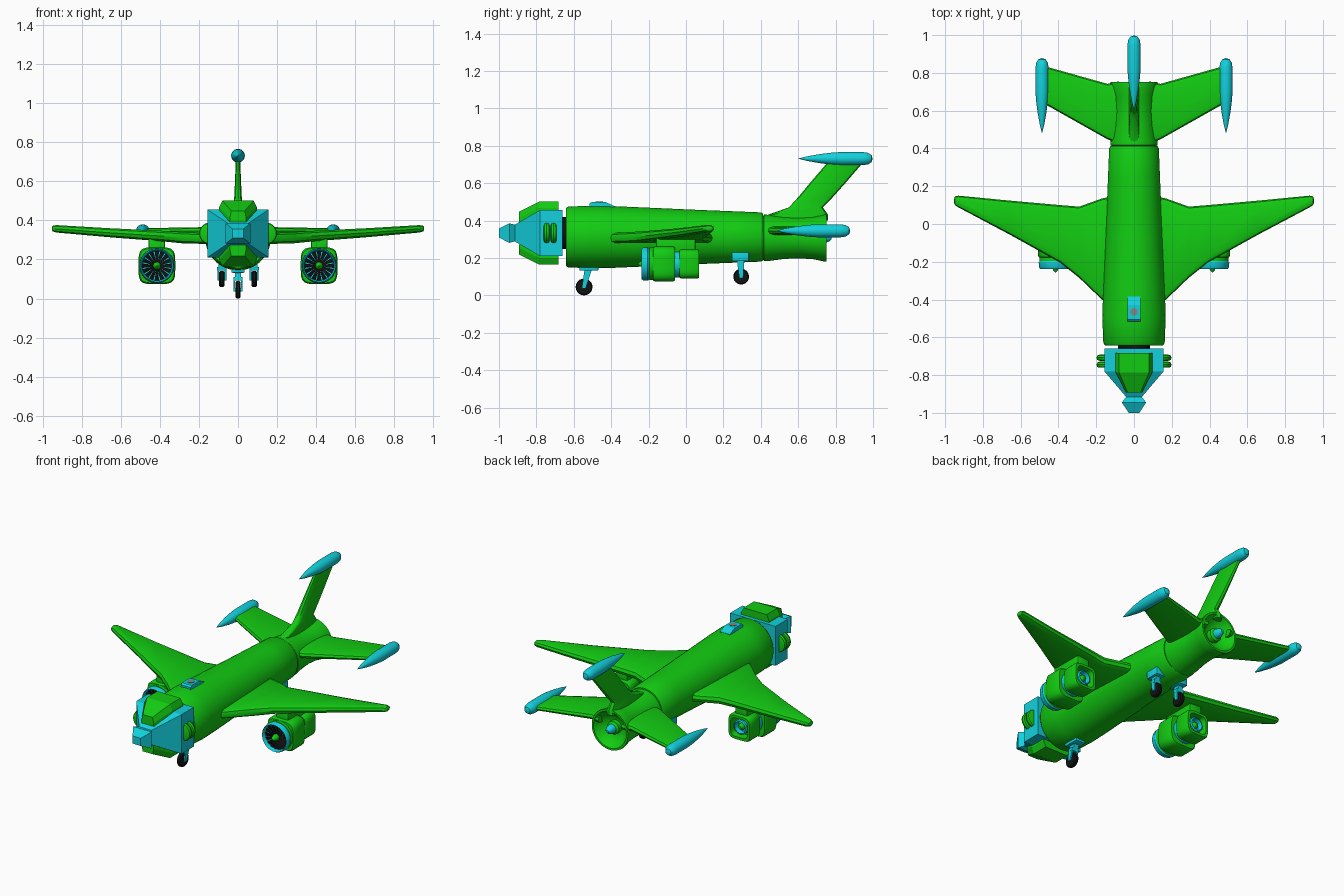
import bpy, bmesh, math
from mathutils import Vector

if "Cube" in bpy.data.objects:
    bpy.data.objects.remove(bpy.data.objects["Cube"])


def material(name, rgb):
    m = bpy.data.materials.new(name)
    m.diffuse_color = (*rgb, 1)
    m.use_nodes = True
    m.node_tree.nodes["Principled BSDF"].inputs["Base Color"].default_value = m.diffuse_color
    return m


GREEN = material("bright green", (0.006, 0.60, 0.006))
CYAN = material("cyan", (0.006, 0.64, 0.72))
BLACK = material("black", (0.006, 0.006, 0.006))
GREY = material("grey", (0.22, 0.25, 0.22))


def finish(bm, name, mat, smooth=35):
    bmesh.ops.recalc_face_normals(bm, faces=bm.faces)
    for f in bm.faces:
        f.smooth = smooth > 0
    for e in bm.edges:
        e.smooth = e.calc_face_angle(0) < math.radians(smooth)
    me = bpy.data.meshes.new(name)
    bm.to_mesh(me)
    bm.free()
    me.materials.append(mat)
    ob = bpy.data.objects.new(name, me)
    bpy.context.collection.objects.link(ob)
    return ob


def loft(name, rings, mat, smooth=35):
    """Skin a list of closed rings and cap both ends."""
    bm = bmesh.new()
    vs = [[bm.verts.new(p) for p in r] for r in rings]
    n = len(vs[0])
    for a, b in zip(vs, vs[1:]):
        for i in range(n):
            bm.faces.new((a[i], a[(i + 1) % n], b[(i + 1) % n], b[i]))
    bm.faces.new(vs[0])
    bm.faces.new(vs[-1])
    return finish(bm, name, mat, smooth)


def lathe(name, profile, centre, mat, seg=32, p=2, axis="y", smooth=35):
    """Spin (radius, along) points; p > 2 squares the section off.
    An optional third value shifts the ring in z."""
    rings = []
    for q in profile:
        r, d, dz = q if len(q) == 3 else (*q, 0)
        ring = []
        for i in range(seg):
            a = 2 * math.pi * (i + 0.5) / seg
            c, s = math.cos(a), math.sin(a)
            k = max(r, 0.0005) / (abs(c) ** p + abs(s) ** p) ** (1 / p)
            v = (k * c, d, k * s + dz) if axis == "y" else (d, k * c, k * s + dz)
            ring.append(Vector(centre) + Vector(v))
        rings.append(ring)
    return loft(name, rings, mat, smooth)


def box(name, x, y, z, mat, bevel=0.006):
    bm = bmesh.new()
    bmesh.ops.create_cube(bm, size=1)
    for v in bm.verts:
        v.co = [(lo + hi) / 2 + c * (hi - lo) for c, (lo, hi) in zip(v.co, (x, y, z))]
    if bevel:
        bmesh.ops.bevel(bm, geom=bm.edges[:], offset=bevel, segments=2,
                        affect="EDGES", profile=0.5)
    return finish(bm, name, mat)


def blade(name, sections, place, mat):
    """Wing-like slab: (span, front y, back y, offset, thickness) sections."""
    rings = []
    for s, y0, y1, h, t in sections:
        e = min(0.03, (y1 - y0) * 0.35)
        top = [(y0, 0), (y0 + .25 * e, .33), (y0 + e, .5),
               (y1 - e, .5), (y1 - .25 * e, .33), (y1, 0)]
        prof = top + [(y, -u) for y, u in top[-2:0:-1]]
        rings.append([place(s, y, h + u * t) for y, u in prof])
    return loft(name, rings, mat)


# fuselage and flared tail section with its hollow exhaust
lathe("fuselage", [(.10, -.64, .005), (.155, -.642), (.163, -.63), (.168, -.50), (.165, -.38),
                   (.155, -.15), (.146, .05), (.138, .25), (.132, .40), (.125, .412),
                   (.09, .412)], (0, 0, .312), GREEN, 40)
lathe("tail_section", [(.10, .40), (.125, .418), (.124, .44), (.113, .52), (.109, .60),
                       (.114, .68), (.127, .742), (.125, .752), (.113, .752), (.095, .72),
                       (.06, .695), (.035, .69)], (0, 0, .307), GREEN, 40)
lathe("exhaust_collar", [(.04, .68), (.04, .72), (.028, .73)], (0, 0, .307), GREEN, 24)
lathe("exhaust_cone", [(.028, .70), (.028, .74), (.02, .765), (.008, .778)],
      (0, 0, .307), CYAN, 24)

# neck and faceted nose
ZN = .333
lathe("neck", [(.085, -.67), (.085, -.63)], (0, 0, ZN), BLACK)
loft("nose_hull", [[(sx * w, y, ZN + sz * h) for sx, sz in ((-1, -1), (1, -1), (1, 1), (-1, 1))]
                   for y, w, h in ((-.66, .157, .123), (-.78, .157, .123), (-.915, .042, .045),
                                   (-.945, .064, .052), (-1, .028, .024))], CYAN, 0)
for s, label in ((1, "upper"), (-1, "lower")):
    loft(label + "_nose_block",
         [[(-a, y, ZN + s * .06), (a, y, ZN + s * .06), (a, y, ZN + s * (h - .035)),
           (b, y, ZN + s * h), (-b, y, ZN + s * h), (-a, y, ZN + s * (h - .035))]
          for y, a, b, h in ((-.682, .097, .08, .168), (-.785, .097, .08, .168),
                             (-.892, .042, .034, .115))], GREEN, 0)
for s, side in ((1, "right"), (-1, "left")):
    for y in (-.708, -.745):
        lathe(side + "_nose_disc", [(.04, y - .016), (.052, y - .012), (.056, y),
                                    (.052, y + .012), (.04, y + .016)],
              (s * .143, 0, ZN), GREEN, 24)

# roof hatch with a round grey lens
loft("roof_hatch", [[(-.034, y, .45), (.034, y, .45), (.034, y, h), (-.034, y, h)]
                    for y, h in ((-.515, .49), (-.505, .499), (-.43, .499), (-.385, .478))], CYAN, 0)
bm = bmesh.new()
bmesh.ops.create_cone(bm, cap_ends=True, segments=24, radius1=.02, radius2=.02, depth=.008)
for v in bm.verts:
    v.co += Vector((0, -.465, .498))
finish(bm, "hatch_lens", GREY)


# slender pointed pod used at all three tail tips
def pod(name, x, y, z):
    lathe(name, [(0, y), (.012, y + .045), (.024, y + .11), (.032, y + .175), (.035, y + .22),
                 (.035, y + .345), (.031, y + .372), (.019, y + .39), (0, y + .396)],
          (x, 0, z), CYAN, 24)


# fin
blade("tail_fin", [(.40, .43, .76, 0, .055), (.43, .435, .76, 0, .052), (.47, .55, .732, 0, .045),
                   (.525, .60, .785, 0, .038), (.60, .662, .852, 0, .031),
                   (.72, .765, .955, 0, .022)], lambda s, y, u: (u, y, s), GREEN)
pod("fin_pod", 0, .602, .731)

for s, side in ((1, "right"), (-1, "left")):
    side += "_"

    def out(x, y, z, s=s):
        return (s * x, y, z)

    # main wing with cranked root, and tailplane
    blade(side + "wing", [(.08, -.46, .155, .305, .055), (.17, -.40, .135, .307, .055),
                          (.29, -.285, .092, .312, .058), (.39, -.205, .10, .32, .054),
                          (.66, -.055, .124, .337, .046), (.93, .088, .15, .357, .038),
                          (.948, .10, .146, .358, .028), (.952, .108, .135, .358, .014)], out, GREEN)
    blade(side + "tailplane", [(.08, .425, .755, .345, .045), (.14, .448, .742, .345, .042),
                               (.49, .645, .84, .345, .03)], out, GREEN)
    pod(side + "tail_pod", s * .487, .482, .345)

    # engine: cyan lip, fan, squared casings, cyan nozzle
    c = (s * .415, 0, .168)
    lathe(side + "engine_lip", [(.02, -.20), (.074, -.20), (.077, -.23), (.083, -.237),
                                (.088, -.228), (.09, -.205), (.084, -.195), (.08, -.15)], c, CYAN)
    bm = bmesh.new()
    for i in range(16):
        a = 2 * math.pi * i / 16
        rings = []
        for r, w in ((.01, .003), (.075, .0115)):
            rings.append([bm.verts.new((c[0] + r * math.cos(a) - w * k * math.sin(a), y,
                                        c[2] + r * math.sin(a) + w * k * math.cos(a)))
                          for k, y in ((-1, -.218), (1, -.212), (1, -.204), (-1, -.21))])
        for j in range(4):
            bm.faces.new((rings[0][j], rings[0][j - 1], rings[1][j - 1], rings[1][j]))
        bm.faces.new(rings[0])
        bm.faces.new(rings[1])
    finish(bm, side + "fan_blades", BLACK, 0)
    lathe(side + "fan_spinner", [(.02, -.20), (.02, -.225), (.013, -.245), (0, -.257)],
          c, GREEN, 16)
    lathe(side + "engine_collar", [(.07, -.20), (.087, -.196), (.087, -.165)], c, GREEN)
    lathe(side + "engine_casing", [(.07, -.178), (.088, -.176), (.094, -.165), (.094, -.068),
                                   (.088, -.058), (.06, -.058)], c, GREEN, 40, 4.5)
    lathe(side + "engine_core", [(.072, -.07), (.072, -.02)], c, CYAN)
    lathe(side + "engine_rear_casing", [(.06, -.036), (.073, -.034), (.078, -.026), (.078, .06),
                                        (.073, .07), (.058, .07), (.054, .02)],
          c, GREEN, 40, 4.5)
    lathe(side + "engine_nozzle", [(.045, .0), (.045, .055), (.037, .06), (.033, .03)], c, CYAN, 24)
    lathe(side + "nozzle_plug", [(.02, .02), (.02, .045), (.008, .062)], c, GREEN, 16)
    x = s * .415
    box(side + "engine_pylon", (x - .042, x + .042), (-.16, .05), (.23, .31), GREEN, .008)


# landing gear: mount block, crown, leaning fork and wheel
def gear(name, x, y_top, y_wheel, z_top, z_wheel, r):
    w = .013
    lathe(name + "_wheel", [(r * .5, -w), (r * .88, -w), (r, -w * .5), (r, w * .5), (r * .88, w),
                            (r * .5, w)], (x, y_wheel, z_wheel), BLACK, 28, axis="x")
    lathe(name + "_axle", [(.009, -.022), (.009, .022)], (x, y_wheel, z_wheel), CYAN, 12, axis="x")
    mid = z_wheel + r + .008

    def strut(part, cx, hw, za, zb):
        ring = []
        for z in (za, zb):
            k = (z - z_wheel) / (z_top - z_wheel)
            y, d = y_wheel + k * (y_top - y_wheel), .011 + .009 * k
            ring.append([(cx + a * hw, y + b * d, z) for a, b in ((-1, -1), (1, -1), (1, 1), (-1, 1))])
        loft(name + part, ring, CYAN, 0)
    strut("_leg", x, .016, mid, z_top + .03)
    strut("_crown", x, .024, mid - .006, mid + .012)
    for s in (-1, 1):
        strut("_fork", x + s * .019, .004, z_wheel - .008, mid)


gear("nose_gear", 0, -.522, -.545, .14, .045, .045)
box("nose_gear_mount", (-.034, .034), (-.57, -.468), (.132, .19), CYAN)
for s, side in ((1, "right"), (-1, "left")):
    gear(side + "_main_gear", s * .083, .292, .295, .19, .10, .042)
    box(side + "_main_gear_mount", (s * .083 - .03, s * .083 + .03), (.245, .337), (.183, .23), CYAN)
